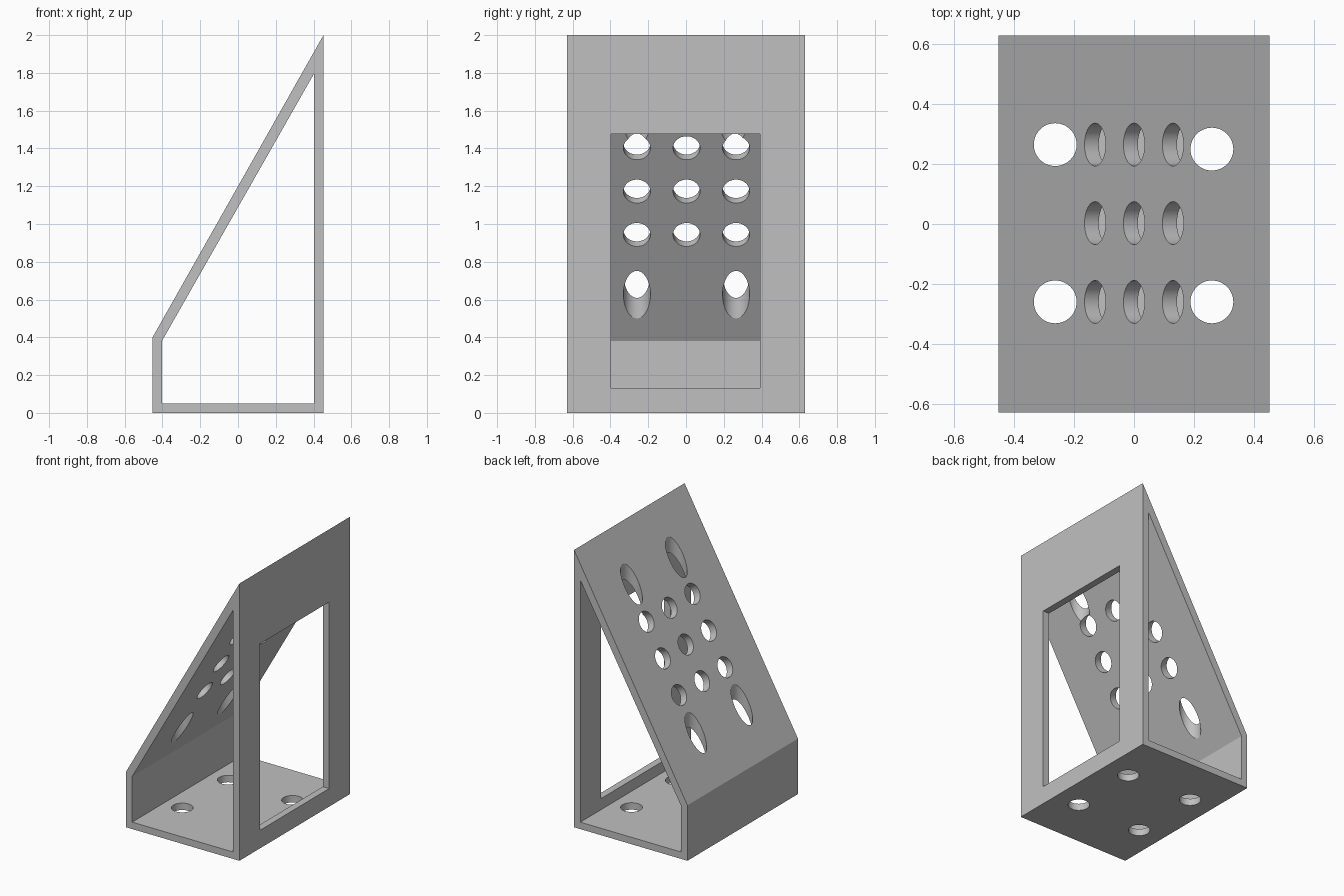
import bpy, bmesh, math
from mathutils import Matrix, Vector

cube = bpy.data.objects.get("Cube")
if cube:
    bpy.data.objects.remove(cube, do_unlink=True)

HALF_DEPTH = 0.63
HOLE_R = 0.0715
OUTER = [(-0.4525, 0), (0.4525, 0), (0.4525, 2), (-0.4525, 0.4)]
INNER = [(-0.403, 0.05), (0.402, 0.05), (0.402, 1.795), (-0.403, 0.38)]

grey = bpy.data.materials.new("plain grey")
grey.use_nodes = True
colour = (0.527, 0.527, 0.527, 1)
grey.diffuse_color = colour
grey.node_tree.nodes["Principled BSDF"].inputs["Base Color"].default_value = colour


def add_object(name, bm):
    bmesh.ops.recalc_face_normals(bm, faces=bm.faces)
    mesh = bpy.data.meshes.new(name)
    bm.to_mesh(mesh)
    bm.free()
    mesh.materials.append(grey)
    obj = bpy.data.objects.new(name, mesh)
    bpy.context.collection.objects.link(obj)
    return obj


def cut(target, name, bm):
    """Subtract the given shape from the target and discard the cutter."""
    cutter = add_object(name, bm)
    cutter.hide_render = True
    mod = target.modifiers.new(name, 'BOOLEAN')
    mod.operation = 'DIFFERENCE'
    mod.solver = 'EXACT'
    mod.object = cutter
    bpy.context.view_layer.objects.active = target
    bpy.ops.object.modifier_apply(modifier=mod.name)
    bpy.data.objects.remove(cutter, do_unlink=True)


def drill(target, centre, direction, length):
    bm = bmesh.new()
    turn = Vector((0, 0, 1)).rotation_difference(direction).to_matrix().to_4x4()
    bmesh.ops.create_cone(bm, cap_ends=True, segments=48, radius1=HOLE_R,
                          radius2=HOLE_R, depth=length,
                          matrix=Matrix.Translation(centre) @ turn)
    cut(target, "hole_cutter", bm)


# Hollow wedge frame: a ring profile extruded along y
bm = bmesh.new()
front, back = [], []
for y, rings in ((-HALF_DEPTH, front), (HALF_DEPTH, back)):
    for outline in (OUTER, INNER):
        rings.append([bm.verts.new((x, y, z)) for x, z in outline])
for i in range(4):
    j = (i + 1) % 4
    for ring in (front, back):
        bm.faces.new((ring[0][i], ring[0][j], ring[1][j], ring[1][i]))
    for k in (0, 1):
        bm.faces.new((front[k][i], front[k][j], back[k][j], back[k][i]))
bracket = add_object("slanted_bracket", bm)

# Rectangular window in the upright wall
bm = bmesh.new()
bmesh.ops.create_cube(bm, size=1, matrix=Matrix.Translation((0.43, -0.003, 0.803))
                      @ Matrix.Diagonal((0.2, 0.79, 1.345, 1)))
# Keep the cutter clear of the sloping panel
for v in bm.verts:
    v.co.x = max(v.co.x, 0.38)
cut(bracket, "window_cutter", bm)

# Vertical bolt holes through the slope and the base
for x, y in ((-0.263, 0.265), (-0.263, -0.26), (0.26, 0.25), (0.26, -0.26)):
    drill(bracket, Vector((x, y, 1)), Vector((0, 0, 1)), 3)

# Grid of holes square to the sloping panel
slope = 1.6 / 0.905
normal = Vector((-slope, 0, 1)).normalized()
for x in (-0.13, 0, 0.13):
    for y in (-0.26, 0.003, 0.265):
        surface = Vector((x, y, 1.2 + slope * x))
        drill(bracket, surface - normal * 0.025, normal, 0.2)

bpy.ops.object.select_all(action='DESELECT')
bracket.select_set(True)
bpy.context.view_layer.objects.active = bracket
bpy.ops.object.shade_smooth_by_angle(angle=math.radians(25))
